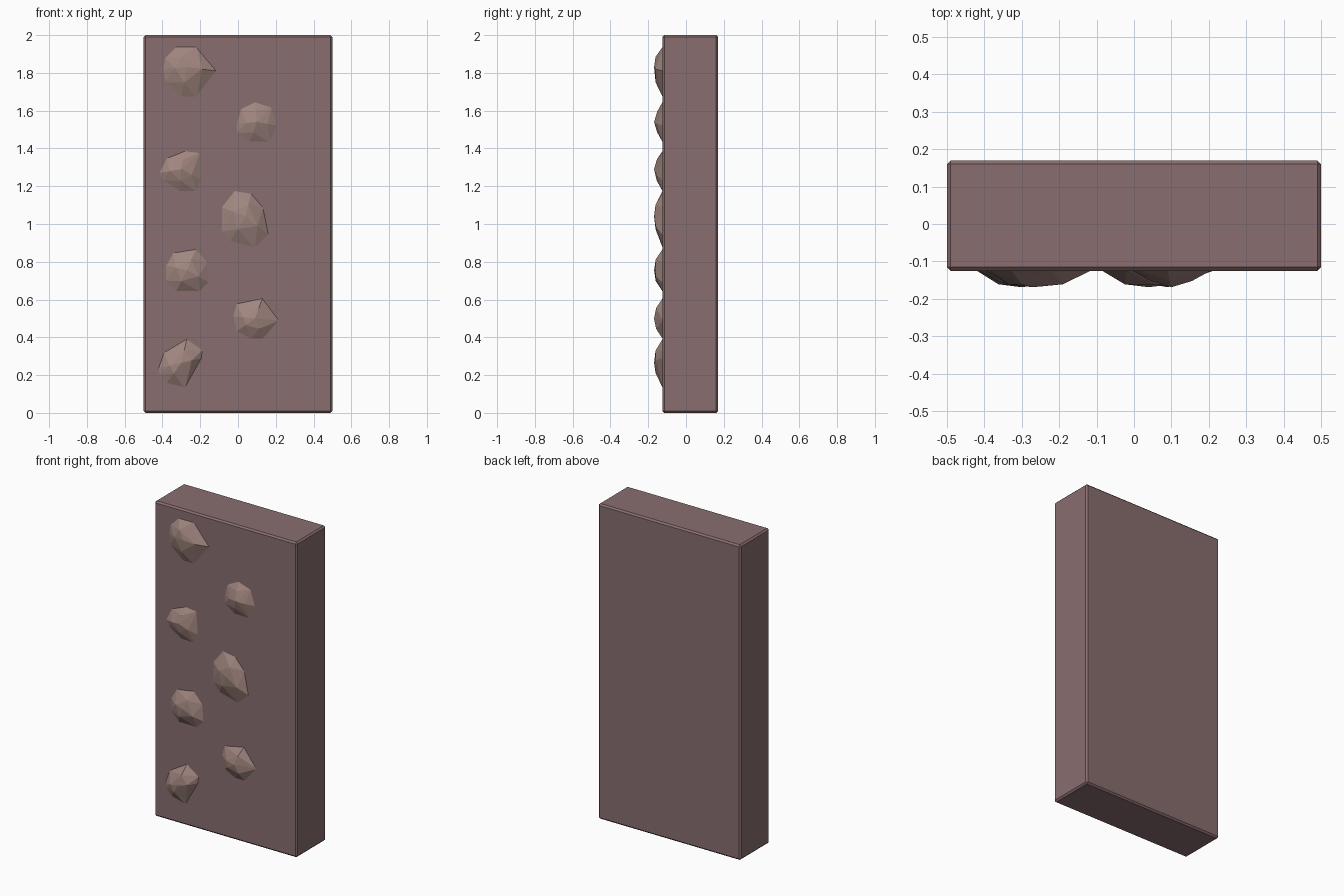
import bpy, bmesh

if "Cube" in bpy.data.objects:
    bpy.data.objects.remove(bpy.data.objects["Cube"])

FRONT, BACK, TIP = -0.125, 0.17, -0.169


def material(name, rgb):
    m = bpy.data.materials.new(name)
    m.diffuse_color = (*rgb, 1)
    m.use_nodes = True
    m.node_tree.nodes["Principled BSDF"].inputs["Base Color"].default_value = m.diffuse_color
    return m


def add_object(name, bm, mat):
    bmesh.ops.recalc_face_normals(bm, faces=bm.faces[:])
    mesh = bpy.data.meshes.new(name)
    bm.to_mesh(mesh)
    bm.free()
    mesh.materials.append(mat)
    ob = bpy.data.objects.new(name, mesh)
    bpy.context.collection.objects.link(ob)
    return ob


def hold(name, outline, apex, fullness, mat):
    """Faceted dome: outline on the wall, a sparse inner ring and an apex."""
    bm = bmesh.new()
    ax, az = apex
    for x, z in outline:
        bm.verts.new((x, FRONT + 0.003, z))
    for x, z in outline[::2]:
        bm.verts.new((ax + (x - ax) * 0.5, FRONT + (TIP - FRONT) * fullness,
                      az + (z - az) * 0.5))
    bm.verts.new((ax, TIP, az))
    bmesh.ops.convex_hull(bm, input=bm.verts[:])
    loose = [v for v in bm.verts if not v.link_faces]
    bmesh.ops.delete(bm, geom=loose, context='VERTS')
    return add_object(name, bm, mat)


wall_mat = material("wall_brown", (0.25, 0.155, 0.16))
hold_mat = material("hold_tan", (0.36, 0.24, 0.215))

# Wall slab with a fine bevel
bm = bmesh.new()
bmesh.ops.create_cube(bm, size=1)
for v in bm.verts:
    v.co = (v.co.x, (FRONT + BACK) / 2 + v.co.y * (BACK - FRONT), (v.co.z + 0.5) * 2)
wall = add_object("wall_slab", bm, wall_mat)
bev = wall.modifiers.new("edge_bevel", 'BEVEL')
bev.width = 0.01
bev.segments = 1

# Climbing stones: outline (x, z), apex, fullness
stones = [
    ([(-.40, 1.82), (-.39, 1.88), (-.33, 1.94), (-.22, 1.94),
      (-.11, 1.81), (-.22, 1.67), (-.30, 1.67), (-.39, 1.75)], (-.27, 1.83), .82),
    ([(-.01, 1.53), (.01, 1.61), (.09, 1.65), (.18, 1.62),
      (.21, 1.52), (.17, 1.43), (.06, 1.43), (-.01, 1.48)], (.10, 1.54), .62),
    ([(-.42, 1.27), (-.38, 1.35), (-.28, 1.39), (-.20, 1.38),
      (-.19, 1.23), (-.22, 1.17), (-.31, 1.17), (-.40, 1.23)], (-.30, 1.29), .68),
    ([(-.09, 1.09), (-.02, 1.18), (.07, 1.165), (.135, 1.09),
      (.165, .94), (.09, .87), (-.045, .905), (-.09, .96)], (.04, 1.04), .82),
    ([(-.385, .78), (-.345, .85), (-.22, .87), (-.16, .80),
      (-.15, .69), (-.20, .64), (-.33, .64), (-.385, .70)], (-.27, .755), .8),
    ([(-.03, .51), (-.01, .58), (.13, .61), (.22, .49),
      (.135, .39), (.065, .39), (-.01, .43)], (.09, .50), .75),
    ([(-.425, .235), (-.395, .32), (-.27, .395), (-.185, .335),
      (-.19, .29), (-.28, .13), (-.38, .155), (-.42, .20)], (-.30, .265), .82),
]
for i, (outline, apex, fullness) in enumerate(stones, 1):
    hold(f"stone_hold_{i}", outline, apex, fullness, hold_mat)
